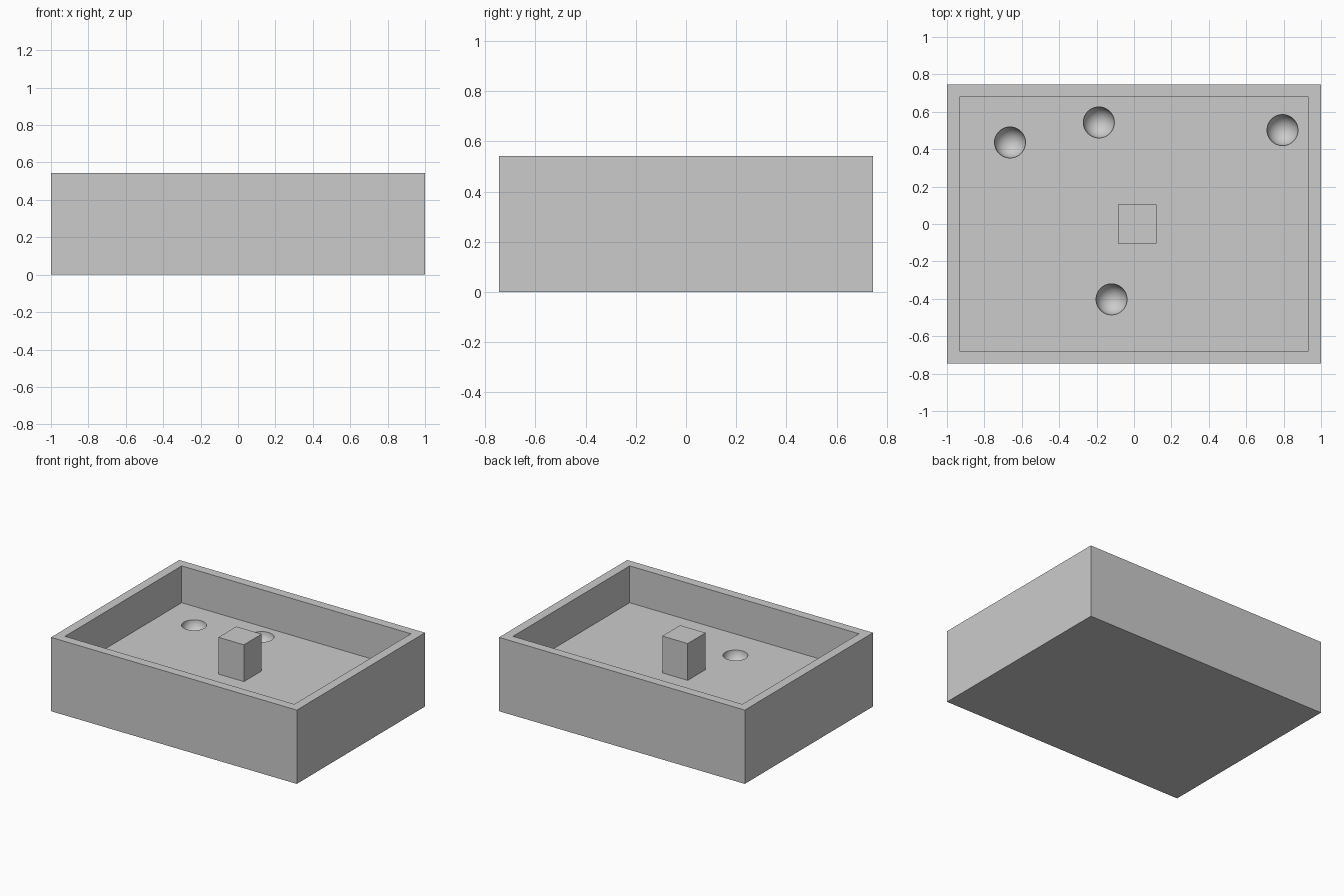
import bpy
import math

if "Cube" in bpy.data.objects:
    bpy.data.objects.remove(bpy.data.objects["Cube"], do_unlink=True)

LENGTH, DEPTH, HEIGHT = 2.0, 1.49, 0.543
WALL = 0.067
FLOOR = 0.272
POST = 0.207
PIT_RADIUS = 0.083
PITS = [(-0.663, 0.436), (-0.188, 0.543), (0.794, 0.502), (-0.12, -0.403)]

grey = bpy.data.materials.new("light_grey")
grey.use_nodes = True
colour = (0.6, 0.6, 0.6, 1)
grey.diffuse_color = colour
grey.node_tree.nodes["Principled BSDF"].inputs["Base Color"].default_value = colour


def finish(name):
    """Name the new object, give it the grey and bake its scale."""
    obj = bpy.context.object
    obj.name = name
    obj.data.materials.append(grey)
    bpy.ops.object.transform_apply(location=False, rotation=False, scale=True)
    return obj


def block(name, centre, size, bottom, top):
    """Upright box between two heights."""
    bpy.ops.mesh.primitive_cube_add(size=1, location=(*centre, (bottom + top) / 2))
    bpy.context.object.scale = (*size, top - bottom)
    return finish(name)


def carve(target, cutter):
    """Subtract the cutter from the target, then discard it."""
    cutter.hide_render = True
    mod = target.modifiers.new("carve", "BOOLEAN")
    mod.operation = "DIFFERENCE"
    mod.solver = "EXACT"
    mod.object = cutter
    bpy.context.view_layer.objects.active = target
    bpy.ops.object.modifier_apply(modifier=mod.name)
    bpy.data.objects.remove(cutter, do_unlink=True)


# Open tray with a thick floor
tray = block("tray", (0, 0), (LENGTH, DEPTH), 0, HEIGHT)
inner = (LENGTH - 2 * WALL, DEPTH - 2 * WALL)
carve(tray, block("tray_cutter", (0, 0), inner, FLOOR, HEIGHT + 0.2))

# Round pits sunk into the floor
for x, y in PITS:
    bpy.ops.mesh.primitive_uv_sphere_add(
        segments=48, ring_count=24, radius=PIT_RADIUS, location=(x, y, FLOOR))
    bpy.ops.object.shade_smooth()
    carve(tray, finish("pit_cutter"))

# Crisp box edges, smooth pits
bpy.ops.object.select_all(action="DESELECT")
tray.select_set(True)
bpy.context.view_layer.objects.active = tray
bpy.ops.object.shade_smooth_by_angle(angle=math.radians(30))

# Square post standing on the floor, level with the rim
block("centre_post", (0.017, 0), (POST, POST), FLOOR, HEIGHT)
